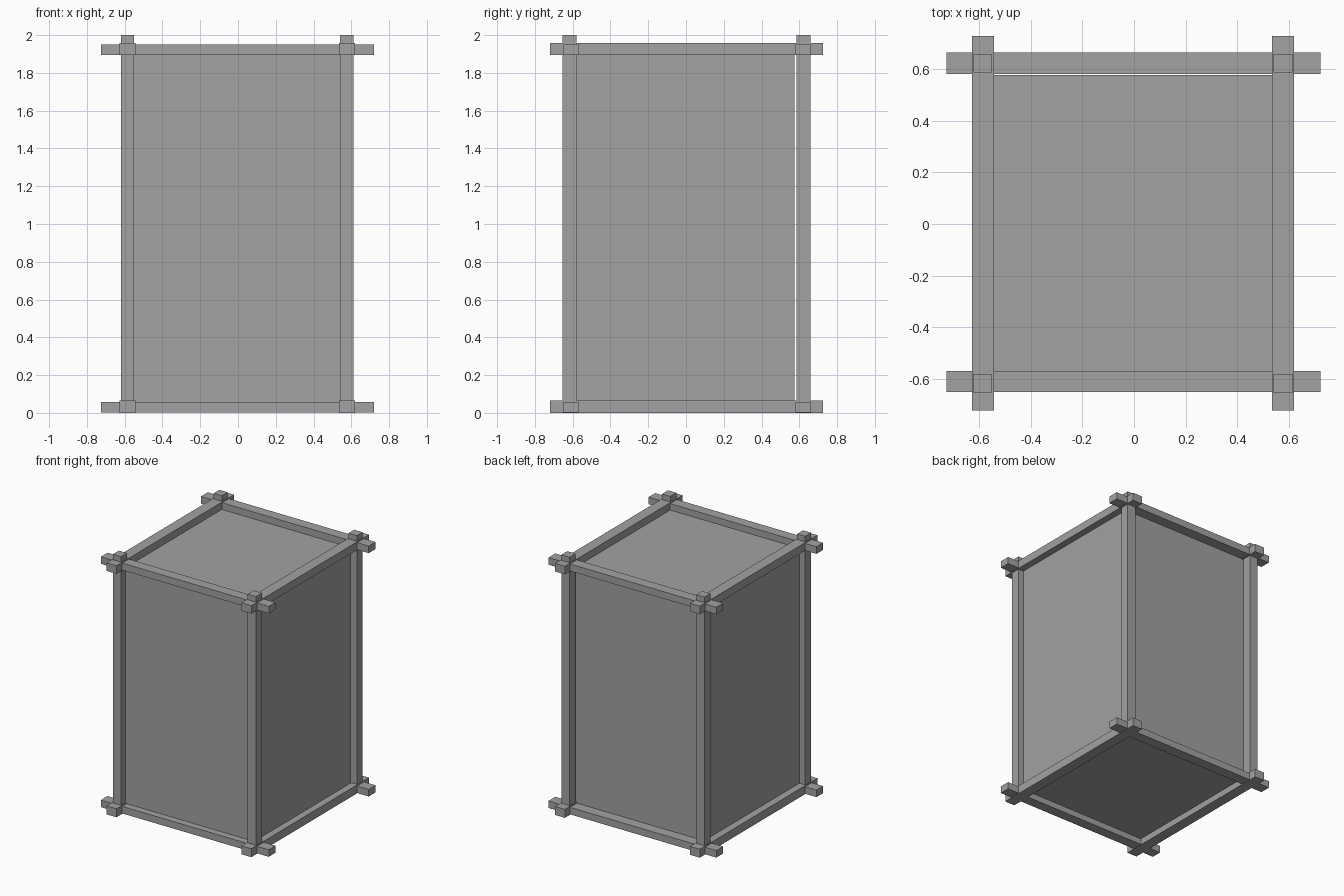
import bpy
import bmesh
from mathutils import Matrix, Vector

old = bpy.data.objects.get("Cube")
if old:
    bpy.data.objects.remove(old, do_unlink=True)

# One grey for the whole crate
grey = bpy.data.materials.new("plain grey")
grey.use_nodes = True
color = (0.36, 0.36, 0.36, 1.0)
grey.diffuse_color = color
grey.node_tree.nodes["Principled BSDF"].inputs["Base Color"].default_value = color


def box(name, xs, ys, zs):
    """Flat-faced block spanning the given x, y and z ranges."""
    spans = (xs, ys, zs)
    centre = Vector([(a + b) / 2 for a, b in spans])
    size = [b - a for a, b in spans]
    mesh = bpy.data.meshes.new(name)
    bm = bmesh.new()
    bmesh.ops.create_cube(bm, size=1, matrix=Matrix.Diagonal((*size, 1)))
    bm.to_mesh(mesh)
    bm.free()
    mesh.materials.append(grey)
    obj = bpy.data.objects.new(name, mesh)
    obj.location = centre
    bpy.context.collection.objects.link(obj)
    return obj


# Recessed body between the beams
box("body", (-0.57, 0.565), (-0.595, 0.575), (0.05, 1.9))

# Corner posts, standing proud of the top frame
for side, xs in (("right", (-0.62, -0.55)), ("left", (0.54, 0.612))):
    for end, ys in (("front", (-0.653, -0.58)), ("back", (0.586, 0.658))):
        box(f"{end}_{side}_post", xs, ys, (0.002, 2.0))

# Crossing beams at the bottom and top, with ends overhanging the corners
for level, cross_z, side_z in (("bottom", (0.003, 0.058), (0.0, 0.066)),
                               ("top", (1.896, 1.951), (1.894, 1.957))):
    for end, ys in (("front", (-0.65, -0.568)), ("back", (0.579, 0.663))):
        box(f"{level}_{end}_beam", (-0.725, 0.72), ys, cross_z)
    for side, xs in (("right", (-0.627, -0.542)), ("left", (0.534, 0.619))):
        box(f"{level}_{side}_beam", xs, (-0.72, 0.726), side_z)
